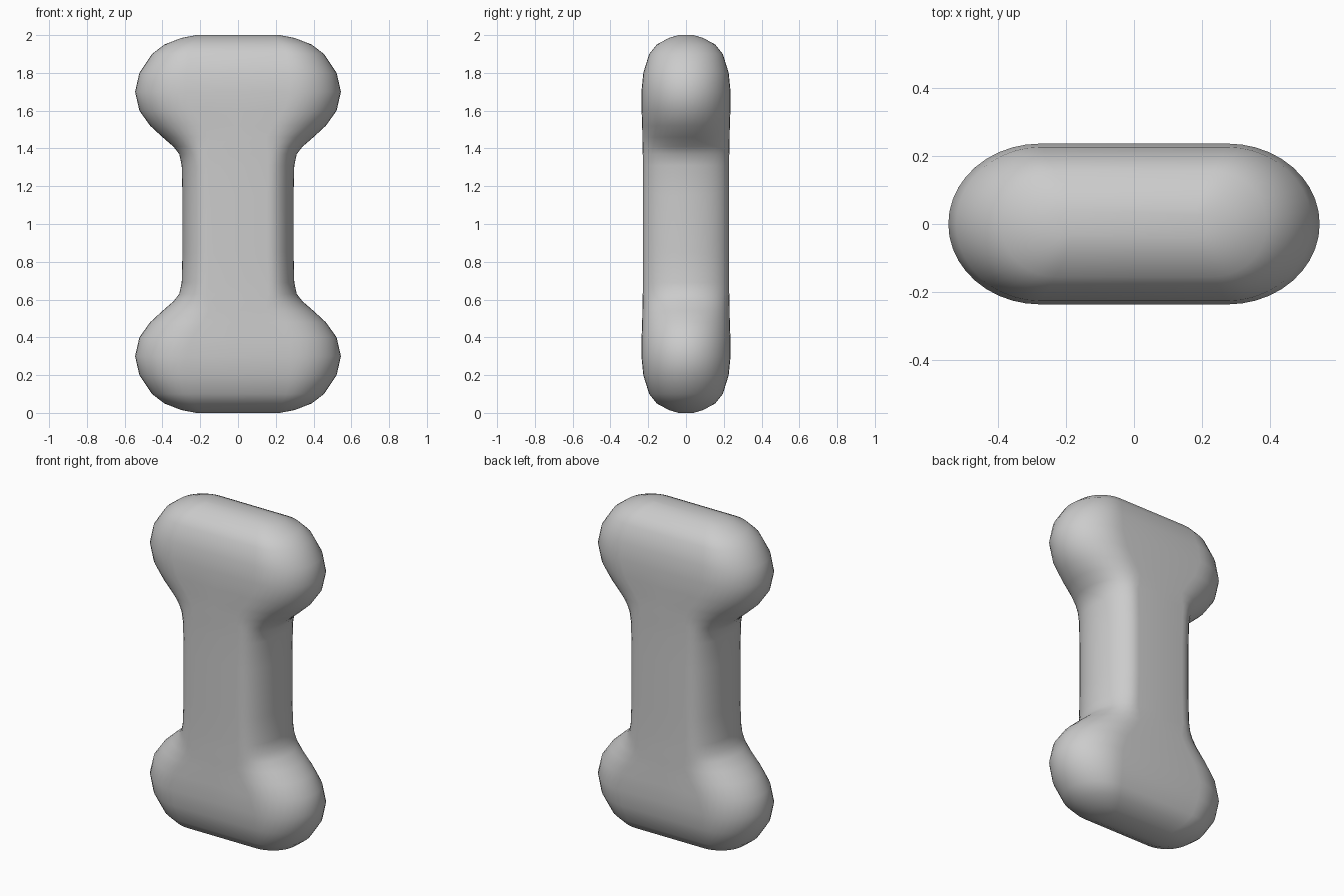
import bpy, bmesh, math

cube = bpy.data.objects.get("Cube")
if cube:
    bpy.data.objects.remove(cube, do_unlink=True)

mat = bpy.data.materials.new("pale grey")
mat.use_nodes = True
GREY = (0.6, 0.6, 0.6, 1)
mat.diffuse_color = GREY
mat.node_tree.nodes["Principled BSDF"].inputs["Base Color"].default_value = GREY

# Lower half profile: height, half width, half depth, length of rounded end
LOWER = [
    (0.00, 0.22, 0.04, 0.04), (0.015, 0.30, 0.09, 0.10),
    (0.05, 0.39, 0.155, 0.16), (0.10, 0.455, 0.195, 0.20),
    (0.20, 0.522, 0.226, 0.25), (0.30, 0.545, 0.236, 0.27),
    (0.40, 0.522, 0.235, 0.28), (0.48, 0.465, 0.232, 0.28),
    (0.54, 0.40, 0.231, 0.25), (0.59, 0.342, 0.230, 0.19),
    (0.63, 0.311, 0.229, 0.15), (0.69, 0.298, 0.228, 0.14),
    (0.85, 0.294, 0.228, 0.14),
]
STEPS = 10


def section(z, w, d, e):
    """Flat-sided outline with elliptical ends."""
    pts = []
    for side, start in ((1, -math.pi / 2), (-1, math.pi / 2)):
        for i in range(2 * STEPS + 1):
            a = start + math.pi * i / (2 * STEPS)
            pts.append((side * (w - e) + e * math.cos(a), d * math.sin(a), z))
        # Midpoint of the flat front or back
        pts.append((0, side * d, z))
    return pts


# Bone: loft the outlines, with the upper half mirroring the lower
rows = LOWER + [(2 - z, w, d, e) for z, w, d, e in reversed(LOWER)]
bm = bmesh.new()
rings = [[bm.verts.new(p) for p in section(*row)] for row in rows]
for low, high in zip(rings, rings[1:]):
    for i in range(len(low)):
        j = (i + 1) % len(low)
        bm.faces.new((low[i], low[j], high[j], high[i]))
bm.faces.new(list(reversed(rings[0])))
bm.faces.new(rings[-1])
bmesh.ops.recalc_face_normals(bm, faces=bm.faces)

mesh = bpy.data.meshes.new("bone")
bm.to_mesh(mesh)
bm.free()
mesh.materials.append(mat)
bone = bpy.data.objects.new("bone", mesh)
bpy.context.collection.objects.link(bone)
bpy.context.view_layer.objects.active = bone
bone.select_set(True)
bpy.ops.object.shade_smooth()
